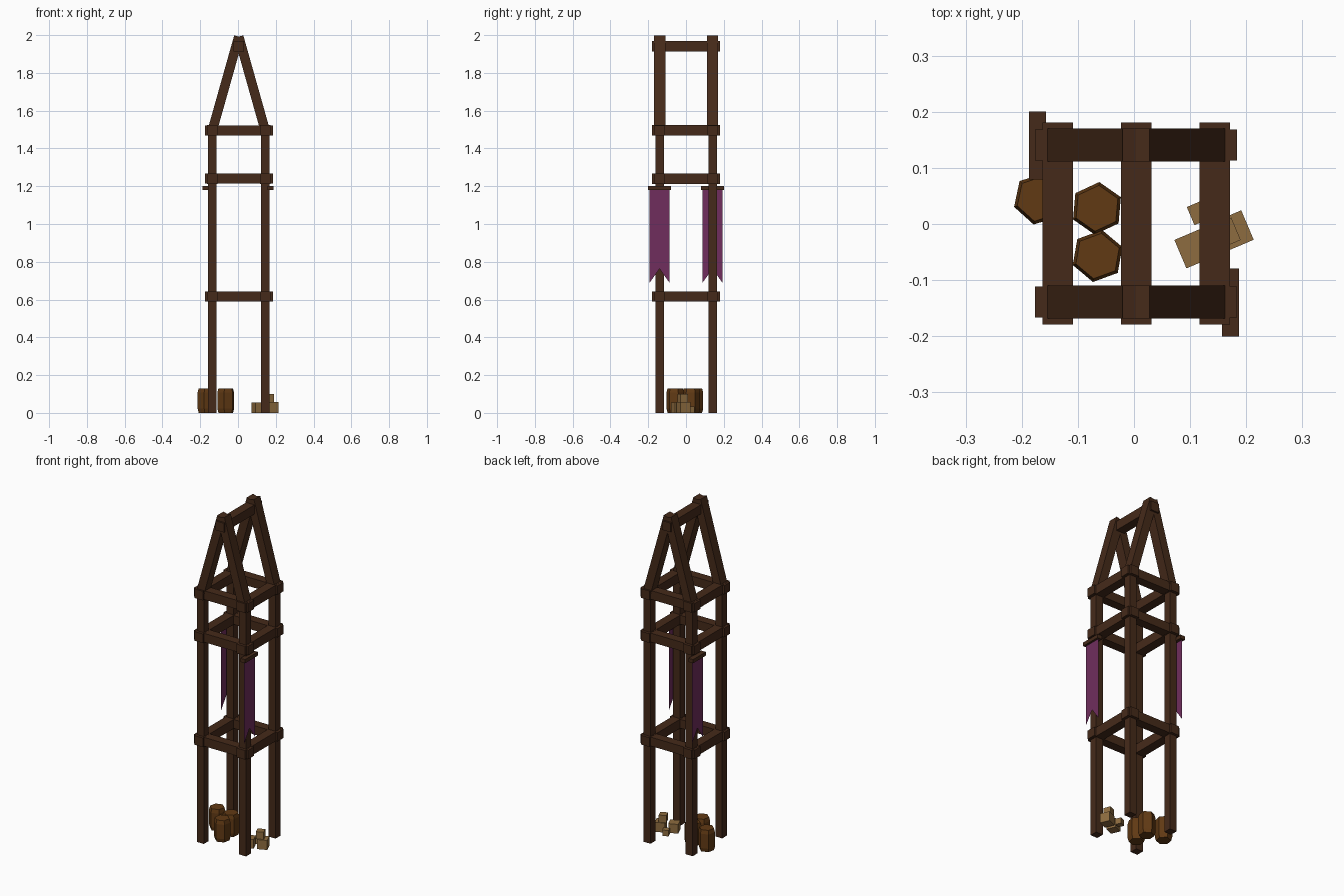
import bpy, bmesh, math
from mathutils import Vector, Matrix

if "Cube" in bpy.data.objects:
    bpy.data.objects.remove(bpy.data.objects["Cube"])


def material(name, rgb):
    m = bpy.data.materials.new(name)
    m.diffuse_color = (*rgb, 1)
    m.use_nodes = True
    m.node_tree.nodes["Principled BSDF"].inputs["Base Color"].default_value = m.diffuse_color
    return m


WOOD = material("dark_wood", (0.06, 0.023, 0.01))
CLOTH = material("purple_cloth", (0.16, 0.027, 0.11))
BARREL = material("barrel_wood", (0.12, 0.042, 0.007))
CRATE = material("crate_wood", (0.27, 0.15, 0.05))


def finish(name, bm, mat):
    bmesh.ops.recalc_face_normals(bm, faces=bm.faces)
    me = bpy.data.meshes.new(name)
    bm.to_mesh(me)
    bm.free()
    me.materials.append(mat)
    ob = bpy.data.objects.new(name, me)
    bpy.context.collection.objects.link(ob)
    return ob


def box(name, loc, size, mat=WOOD, rot=None):
    bm = bmesh.new()
    bmesh.ops.create_cube(bm, size=1)
    bm.transform(Matrix.Diagonal((*size, 1)))
    ob = finish(name, bm, mat)
    ob.location = loc
    if rot:
        ob.rotation_euler = rot
    return ob


CX, CY, P = 0.004, 0.001, 0.14     # frame centre and half spacing
T, L = 0.055, 0.36                 # rail thickness and length

# corner posts
for sx, nx in ((-1, "left"), (1, "right")):
    for sy, ny in ((-1, "front"), (1, "back")):
        box(f"{ny}_{nx}_post", (CX + sx * P, CY + sy * P, 0.75), (0.046, 0.046, 1.5))

# three rings of rails
for level, z in (("lower", 0.616), ("middle", 1.24), ("upper", 1.496)):
    for s, nx, ny in ((-1, "left", "front"), (1, "right", "back")):
        box(f"{level}_{ny}_rail", (CX, CY + s * P, z), (L, T, T - 0.002))
        box(f"{level}_{nx}_rail", (CX + s * P, CY, z), (T, L, T))

# roof rafters and ridge beam
for sx, nx in ((-1, "left"), (1, "right")):
    low, high = Vector((CX + sx * P, 0, 1.495)), Vector((CX, 0, 1.992))
    d = high - low
    for sy, ny in ((-1, "front"), (1, "back")):
        mid = (low + high) / 2
        mid.y = CY + sy * P
        box(f"{ny}_{nx}_rafter", mid, (0.05, 0.059, d.length),
            rot=(0, math.atan2(d.x, d.z), 0))
box("ridge_beam", (CX, CY, 1.941), (T, L, T))

# two swallow-tailed banners with their hanging rods
for x, y, side in ((0.175, -0.14, "right"), (-0.174, 0.14, "left")):
    box(f"{side}_banner_rod", (math.copysign(0.172, x), y, 1.19), (0.031, 0.121, 0.022))
    bm = bmesh.new()
    outline = [(-0.052, 1.19), (-0.052, 0.69), (0, 0.763), (0.052, 0.69), (0.052, 1.19)]
    bm.faces.new([bm.verts.new((x, y + a, z)) for a, z in outline])
    finish(f"{side}_banner", bm, CLOTH)

# hexagonal barrels
PROFILE = [(0.041, 0), (0.047, 0.022), (0.047, 0.108), (0.041, 0.13)]
for i, (x, y, turn) in enumerate([(-0.066, 0.028, 25), (-0.065, -0.057, 20), (-0.169, 0.045, 18)]):
    bm = bmesh.new()
    rings = []
    for r, z in PROFILE:
        angles = [math.radians(turn + 60 * k) for k in range(6)]
        rings.append([bm.verts.new((r * math.cos(a), r * math.sin(a), z)) for a in angles])
    for a, b in zip(rings, rings[1:]):
        for k in range(6):
            j = (k + 1) % 6
            bm.faces.new((a[k], a[j], b[j], b[k]))
    bm.faces.new(rings[0])
    bm.faces.new(rings[-1])
    finish(f"barrel_{i + 1}", bm, BARREL).location = (x, y, 0)

# pile of crates
for i, (x, y, z, s) in enumerate([(0.117, 0.021, 0, 0.035), (0.108, -0.043, 0, 0.055),
                                  (0.176, -0.013, 0, 0.057), (0.162, -0.017, 0.057, 0.043)]):
    box(f"crate_{i + 1}", (x, y, z + s / 2), (s, s, s), CRATE, (0, 0, math.radians(23)))
